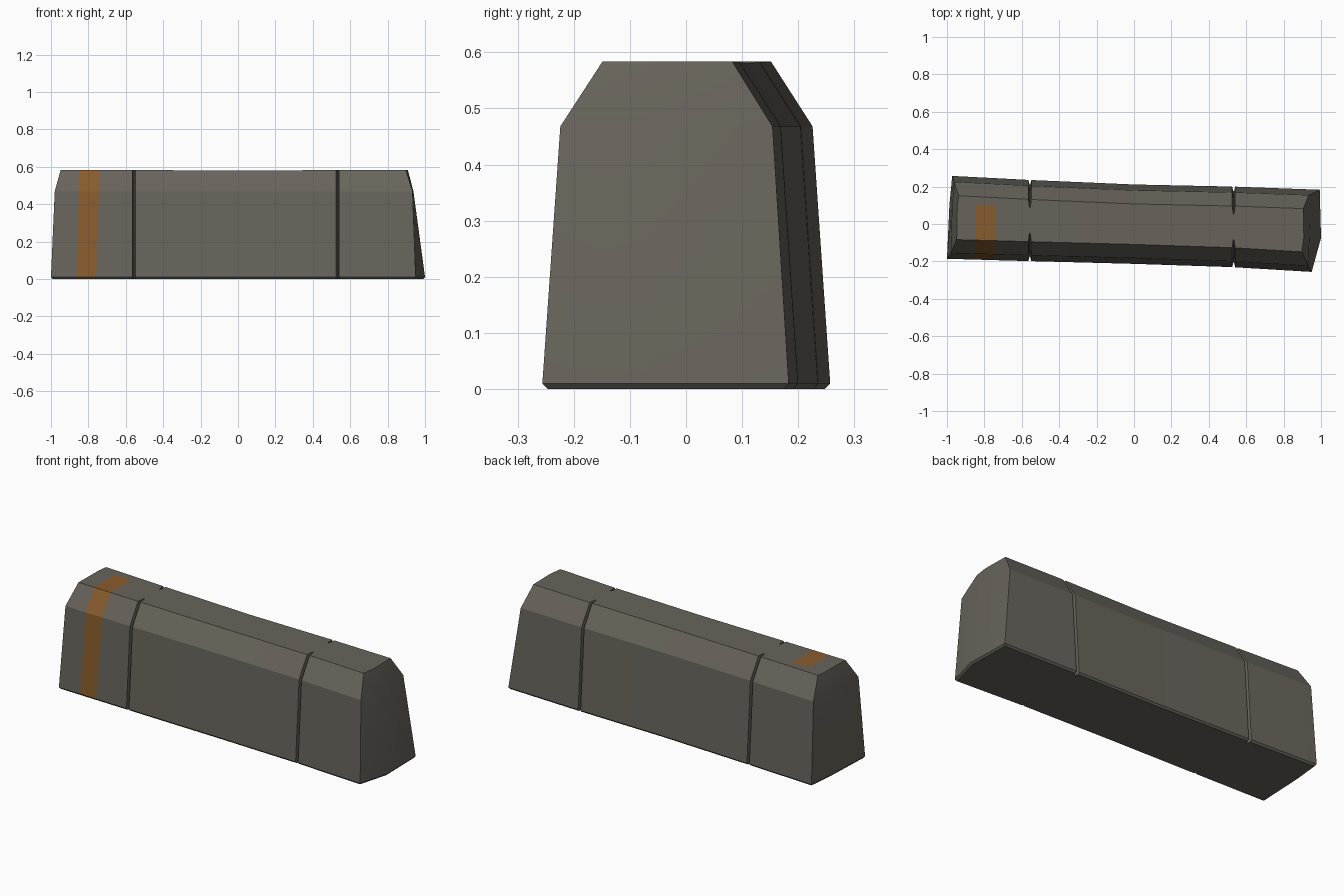
import bpy, bmesh

if "Cube" in bpy.data.objects:
    bpy.data.objects.remove(bpy.data.objects["Cube"])


def material(name, rgb):
    m = bpy.data.materials.new(name)
    m.diffuse_color = (*rgb, 1)
    m.use_nodes = True
    m.node_tree.nodes["Principled BSDF"].inputs["Base Color"].default_value = m.diffuse_color
    return m


def lerp(table, x):
    if x <= table[0][0]:
        return table[0][1]
    for (x0, y0), (x1, y1) in zip(table, table[1:]):
        if x <= x1:
            return y0 + (y1 - y0) * (x - x0) / (x1 - x0)
    return table[-1][1]


# Slightly crooked plan of the base: front and back edges along x
FRONT = [(-1, -0.186), (-0.5, -0.2), (0, -0.213), (0.5, -0.229), (0.95, -0.256)]
BACK = [(-0.97, 0.257), (-0.55, 0.235), (0.1, 0.207), (0.53, 0.2), (0.995, 0.183)]
MID = [(-1, 0.1), (-0.73, 0.1), (0.95, -0.075)]

# Levels: height, inward offset of the sides (foot bevel, foot, shoulder, top)
LEVELS = [(0.002, 0.009), (0.012, 0.0), (0.47, 0.031), (0.586, 0.104)]
# End x of each level as (front, middle, back)
LEFT = [(-0.992, -0.98, -0.965), (-1.0, -0.987, -0.972),
        (-0.98, -0.972, -0.962), (-0.948, -0.945, -0.938)]
RIGHT = [(0.943, 0.99, 0.985), (0.95, 1.0, 0.993),
         (0.933, 0.938, 0.935), (0.897, 0.908, 0.905)]

# Stations along the block: x or end table, kind
stations = [(LEFT, "end"), (-0.845, "stripe"), (-0.74, "stripe")]
for gx in (-0.557, 0.533):
    stations += [(gx - 0.008, ""), (gx - 0.002, "groove"),
                 (gx + 0.002, "groove"), (gx + 0.008, "")]
    if gx < 0:
        stations.append((0.0, ""))
stations.append((RIGHT, "end"))

bm = bmesh.new()
columns = []
for pos, kind in stations:
    cols = ([], [], [])
    for lv, (z, inset) in enumerate(LEVELS):
        for c in range(3):
            x = pos[lv][c] if kind == "end" else pos
            if kind == "stripe" and c == 0:
                x -= 0.018 * (1 - z / 0.586)
            if c == 1 and kind != "end" and lv in (1, 2):
                cols[c].append(None)
                continue
            d = inset
            if kind == "groove":
                d += (0.022, 0.024, 0.024, 0.045)[lv]
            y = (lerp(FRONT, x) + d, lerp(MID, x), lerp(BACK, x) - d)[c]
            sag = 0.004 * (1 - abs(x)) if lv == 3 else 0
            cols[c].append(bm.verts.new((x, y, z - sag)))
    columns.append(cols)

# Long faces: outline runs up the front, over the top, down the back, under
def ring(cols):
    f, m, b = cols
    return f + [m[3]] + b[::-1] + [m[0]]


for i, (a, b) in enumerate(zip(columns, columns[1:])):
    ra, rb = ring(a), ring(b)
    for k in range(10):
        n = (k + 1) % 10
        face = bm.faces.new((ra[k], ra[n], rb[n], rb[k]))
        # Paint stripe: front, front slope and most of the top
        if i == 1 and k < 4:
            face.material_index = 1

# End faces
for cols in (columns[0], columns[-1]):
    for c in (0, 1):
        for lv in range(3):
            bm.faces.new((cols[c][lv], cols[c + 1][lv],
                          cols[c + 1][lv + 1], cols[c][lv + 1]))

bmesh.ops.recalc_face_normals(bm, faces=bm.faces[:])
low = min(v.co.z for v in bm.verts)
for v in bm.verts:
    v.co.z -= low
mesh = bpy.data.meshes.new("concrete_barrier")
bm.to_mesh(mesh)
bm.free()
mesh.materials.append(material("concrete grey", (0.138, 0.127, 0.105)))
mesh.materials.append(material("orange paint", (0.25, 0.107, 0.026)))
barrier = bpy.data.objects.new("concrete_barrier", mesh)
bpy.context.collection.objects.link(barrier)
bpy.context.view_layer.objects.active = barrier
barrier.select_set(True)
bpy.ops.object.shade_smooth_by_angle(angle=0.35)
